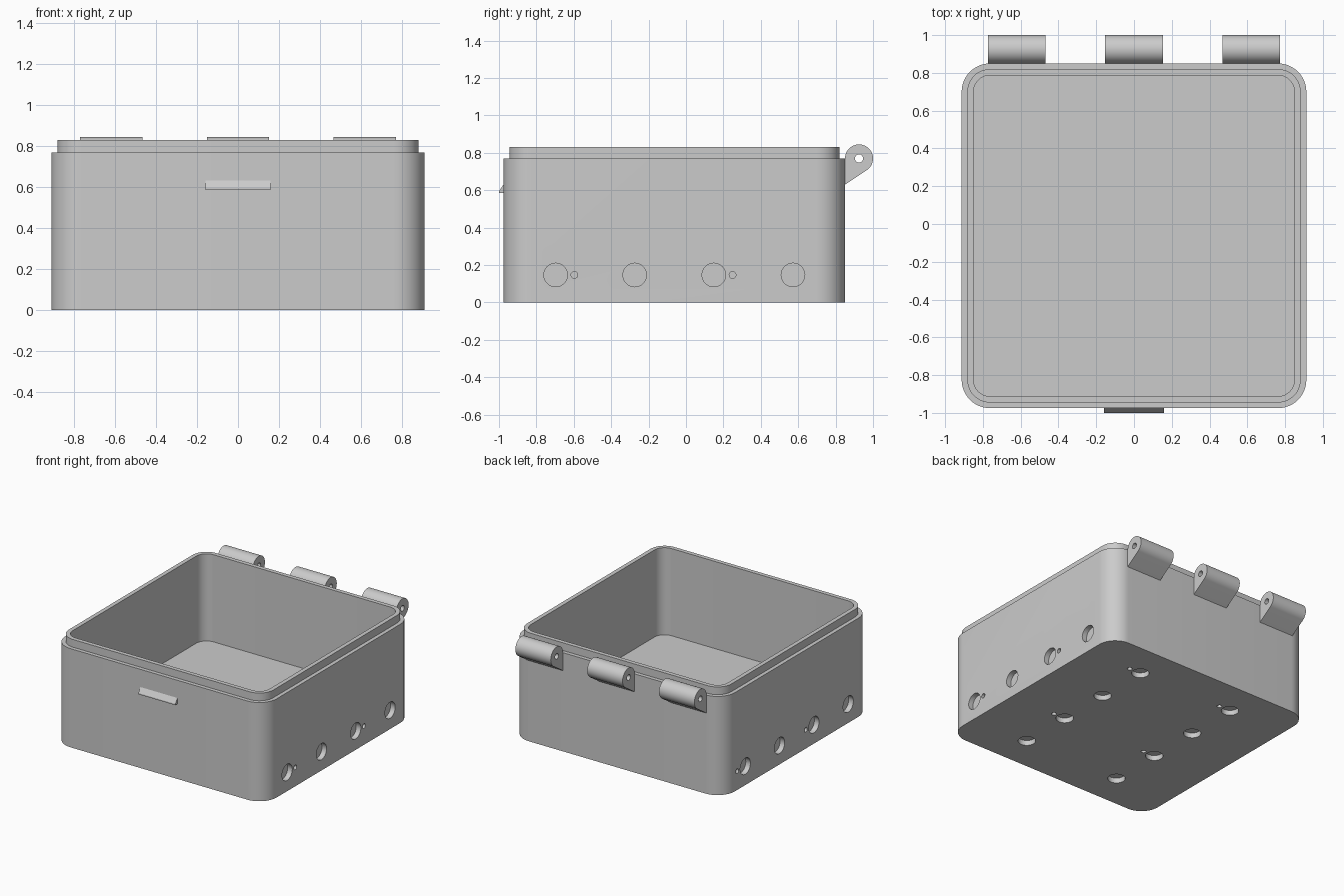
import bpy, bmesh, math
from mathutils import Matrix, Vector

if "Cube" in bpy.data.objects:
    bpy.data.objects.remove(bpy.data.objects["Cube"], do_unlink=True)

grey = bpy.data.materials.new("light grey plastic")
grey.use_nodes = True
grey.diffuse_color = (0.6, 0.6, 0.6, 1)
grey.node_tree.nodes["Principled BSDF"].inputs["Base Color"].default_value = (0.6, 0.6, 0.6, 1)

MID_Y = -0.0625      # box centre in y
HALF = 0.9125        # box half width
RADIUS = 0.15        # outer corner radius


def make_object(name, bm):
    bmesh.ops.recalc_face_normals(bm, faces=bm.faces)
    mesh = bpy.data.meshes.new(name)
    bm.to_mesh(mesh)
    bm.free()
    obj = bpy.data.objects.new(name, mesh)
    bpy.context.collection.objects.link(obj)
    mesh.materials.append(grey)
    return obj


def activate(obj):
    bpy.ops.object.select_all(action='DESELECT')
    obj.select_set(True)
    bpy.context.view_layer.objects.active = obj


def cut(obj, cutter):
    cutter.hide_render = True
    mod = obj.modifiers.new("cut", 'BOOLEAN')
    mod.operation = 'DIFFERENCE'
    mod.solver = 'EXACT'
    mod.object = cutter
    activate(obj)
    bpy.ops.object.modifier_apply(modifier=mod.name)
    bpy.data.objects.remove(cutter, do_unlink=True)


def smooth(obj):
    activate(obj)
    bpy.ops.object.shade_smooth_by_angle(angle=math.radians(30))


def add_cylinder(bm, centre, axis, radius, depth, sides):
    turn = Vector((0, 0, 1)).rotation_difference(Vector(axis)).to_matrix().to_4x4()
    bmesh.ops.create_cone(bm, cap_ends=True, segments=sides, radius1=radius, radius2=radius,
                          depth=depth, matrix=Matrix.Translation(centre) @ turn)


def extrude_profile(name, points, x, width):
    # Side profile in y and z, extruded along x
    bm = bmesh.new()
    face = bm.faces.new([bm.verts.new((x - width / 2, y, z)) for y, z in points])
    new = bmesh.ops.extrude_face_region(bm, geom=[face])["geom"]
    bmesh.ops.translate(bm, vec=(width, 0, 0),
                        verts=[v for v in new if isinstance(v, bmesh.types.BMVert)])
    return make_object(name, bm)


# Box body: rounded squares stacked up the outside, over the lip and down the inside
def rounded_square(bm, inset, z, steps=12):
    ring = []
    r = RADIUS - inset
    c = HALF - RADIUS
    for corner, (sx, sy) in enumerate([(1, 1), (-1, 1), (-1, -1), (1, -1)]):
        for i in range(steps + 1):
            a = (corner + i / steps) * math.pi / 2
            ring.append(bm.verts.new((sx * c + r * math.cos(a),
                                      MID_Y + sy * c + r * math.sin(a), z)))
    return ring


bm = bmesh.new()
section = [(0, 0), (0, 0.77), (0.03, 0.77), (0.03, 0.83), (0.063, 0.83), (0.063, 0.15)]
rings = [rounded_square(bm, inset, z) for inset, z in section]
for low, high in zip(rings, rings[1:]):
    for i in range(len(low)):
        j = (i + 1) % len(low)
        bm.faces.new((low[i], low[j], high[j], high[i]))
bm.faces.new(rings[0])
bm.faces.new(rings[-1])
box = make_object("box_body", bm)

# Blind round sockets in both sides and the underside, every other one with a pin hole
SOCKET, PIN, DEPTH, OFFSET = 0.063, 0.018, 0.04, 0.1
bm = bmesh.new()
for row in range(4):
    y = MID_Y + (row - 1.5) * 0.423
    for side in (-1, 1):
        wall = (side * HALF, y, 0.147)
        base = (side * 0.42, y, 0)
        add_cylinder(bm, wall, (1, 0, 0), SOCKET, DEPTH * 2, 40)
        add_cylinder(bm, base, (0, 0, 1), SOCKET, DEPTH * 2, 40)
        if row % 2 == (0 if side > 0 else 1):
            add_cylinder(bm, (wall[0], y + OFFSET, wall[2]), (1, 0, 0), PIN, DEPTH * 2, 20)
        if row % 2 == 1:
            add_cylinder(bm, (base[0] + OFFSET, y, 0), (0, 0, 1), PIN, DEPTH * 2, 20)
cut(box, make_object("socket_cutter", bm))
smooth(box)

# Three hinge knuckles along the back, each bored through for the pin
HINGE_Y, HINGE_Z, HINGE_R = 0.925, 0.77, 0.075
arc = [math.radians(180 - 236.4 * i / 40) for i in range(41)]
knuckle = [(HINGE_Y + HINGE_R * math.cos(a), HINGE_Z + HINGE_R * math.sin(a)) for a in arc]
knuckle += [(0.85, 0.63)]
for name, x in (("right", -0.62), ("middle", 0), ("left", 0.62)):
    hinge = extrude_profile("hinge_" + name, knuckle, x, 0.305)
    bm = bmesh.new()
    add_cylinder(bm, (x, HINGE_Y, HINGE_Z), (1, 0, 0), 0.022, 0.5, 24)
    cut(hinge, make_object("pin_cutter", bm))
    smooth(hinge)

# Latch catch on the front
extrude_profile("front_catch",
                [(-0.97, 0.585), (-1, 0.585), (-1, 0.595), (-0.975, 0.632), (-0.97, 0.632)], 0, 0.32)
